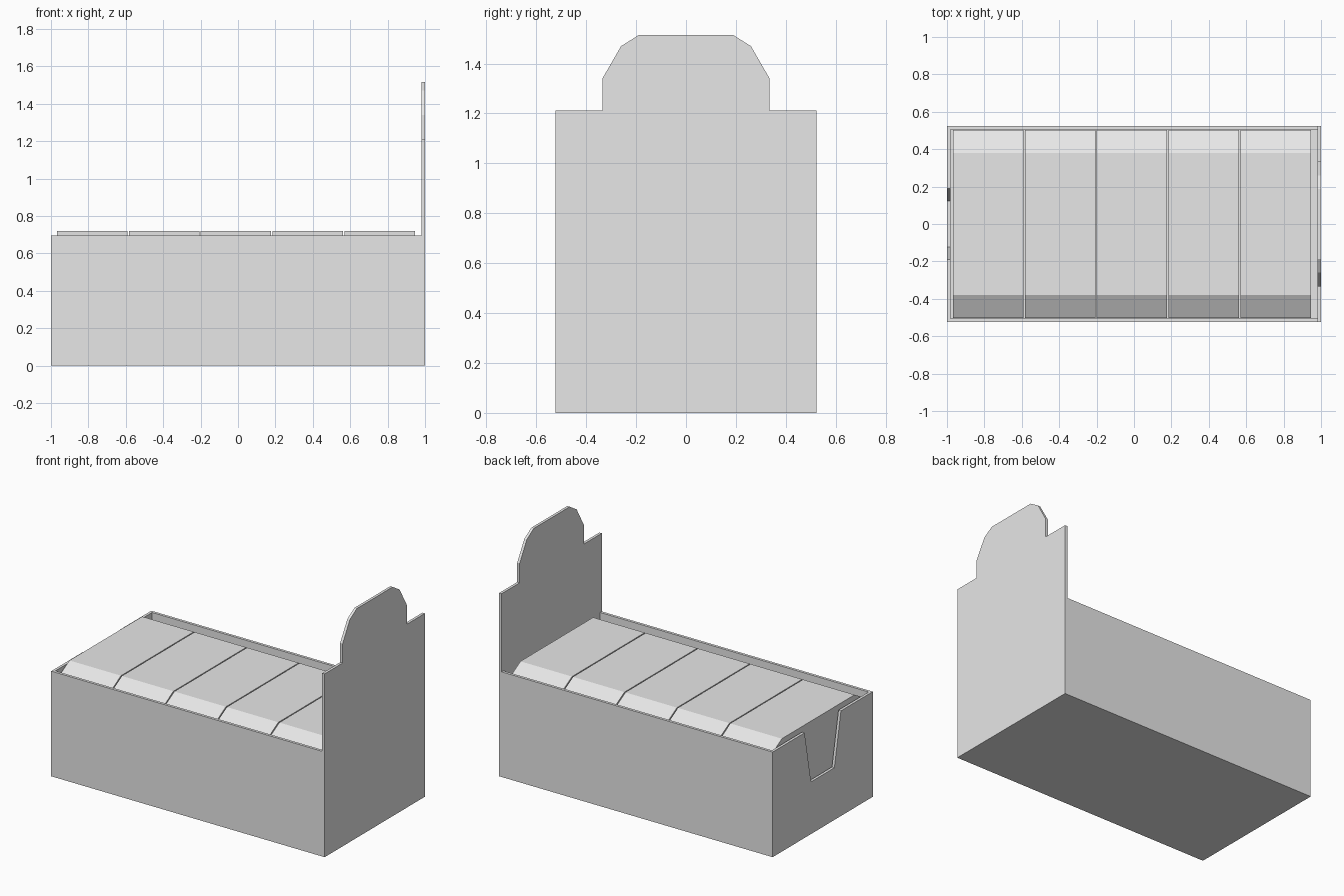
import bpy
import bmesh

cube = bpy.data.objects.get("Cube")
if cube:
    bpy.data.objects.remove(cube, do_unlink=True)

# One plain material for everything
grey = bpy.data.materials.new("light grey")
grey.use_nodes = True
colour = (0.8, 0.8, 0.8, 1)
grey.diffuse_color = colour
grey.node_tree.nodes["Principled BSDF"].inputs["Base Color"].default_value = colour

HALF_X, HALF_Y, WALL = 1.0, 0.523, 0.018
RIM = 0.695          # height of the tray walls
TOP = 0.72           # top of the stacked bars
COLUMNS, LAYERS = 5, 5


def extrude_x(name, profile, x0, x1):
    """Closed (y, z) outline extruded along x from x0 to x1."""
    bm = bmesh.new()
    face = bm.faces.new([bm.verts.new((x0, y, z)) for y, z in profile])
    result = bmesh.ops.extrude_face_region(bm, geom=[face])
    moved = [g for g in result["geom"] if isinstance(g, bmesh.types.BMVert)]
    bmesh.ops.translate(bm, verts=moved, vec=(x1 - x0, 0, 0))
    bmesh.ops.recalc_face_normals(bm, faces=bm.faces)
    mesh = bpy.data.meshes.new(name)
    bm.to_mesh(mesh)
    bm.free()
    mesh.materials.append(grey)
    obj = bpy.data.objects.new(name, mesh)
    bpy.context.collection.objects.link(obj)
    return obj


def mirrored(half):
    """Complete a symmetric outline from its +y half."""
    return half + [(-y, z) for y, z in reversed(half)]


def rectangle(y0, y1, z0, z1):
    return [(y0, z0), (y1, z0), (y1, z1), (y0, z1)]


# Tray floor and long walls, fitted between the end panels
inner_x, inner_y = HALF_X - WALL, HALF_Y - WALL
extrude_x("tray_floor", rectangle(-inner_y, inner_y, 0, WALL), -inner_x, inner_x)
extrude_x("front_wall", rectangle(-HALF_Y, -inner_y, 0, RIM), -inner_x, inner_x)
extrude_x("back_wall", rectangle(inner_y, HALF_Y, 0, RIM), -inner_x, inner_x)

# End panel with a tapered finger notch
extrude_x("notched_end", mirrored([
    (HALF_Y, 0), (HALF_Y, RIM), (0.19, RIM), (0.122, 0.345)]),
    -HALF_X, -inner_x)

# Tall display panel with a stepped, faceted crown
extrude_x("display_panel", mirrored([
    (HALF_Y, 0), (HALF_Y, 1.212), (0.335, 1.212),
    (0.335, 1.34), (0.26, 1.47), (0.188, 1.515)]),
    inner_x, HALF_X)

# Stacked bars with bevelled ends
pitch, length = 0.3838, 0.377
height = (TOP - WALL) / LAYERS
for layer in range(LAYERS):
    low = WALL + layer * height
    section = mirrored([
        (0.38, low), (0.503, low + height / 2), (0.38, low + height)])
    for column in range(COLUMNS):
        start = -0.967 + column * pitch
        extrude_x(f"bar_{layer + 1}_{column + 1}", section, start, start + length)
